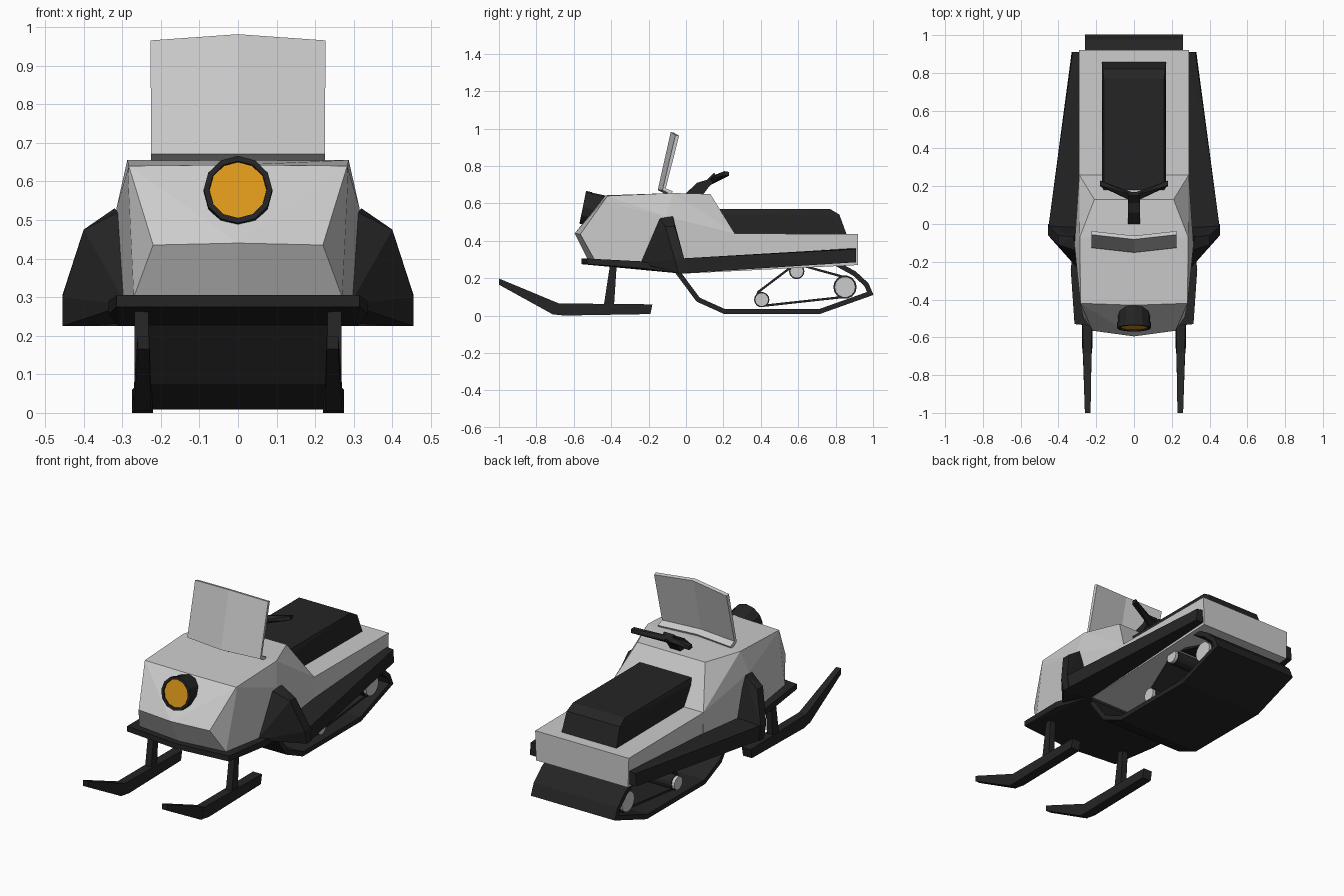
import bpy, bmesh, math
from mathutils import Vector, Matrix

if "Cube" in bpy.data.objects:
    bpy.data.objects.remove(bpy.data.objects["Cube"])


def material(name, rgb):
    m = bpy.data.materials.new(name)
    m.diffuse_color = (*rgb, 1)
    m.use_nodes = True
    m.node_tree.nodes["Principled BSDF"].inputs["Base Color"].default_value = m.diffuse_color
    return m


BLACK = material("black", (0.018, 0.018, 0.018))
AMBER = material("amber", (0.75, 0.32, 0.01))


def finish(bm, name, mat=None, mirror=False):
    bmesh.ops.recalc_face_normals(bm, faces=bm.faces)
    me = bpy.data.meshes.new(name)
    bm.to_mesh(me)
    bm.free()
    ob = bpy.data.objects.new(name, me)
    bpy.context.collection.objects.link(ob)
    if mat:
        me.materials.append(mat)
    if mirror:
        mod = ob.modifiers.new("mirror", 'MIRROR')
        mod.use_mirror_merge = False
    return ob


def hull(name, pts, mat=None, both=False, mirror=False):
    """Faceted solid around points; both=True adds the points at -x."""
    bm = bmesh.new()
    for x, y, z in pts:
        bm.verts.new((x, y, z))
        if both and x:
            bm.verts.new((-x, y, z))
    r = bmesh.ops.convex_hull(bm, input=bm.verts)
    junk = [v for v in set(r["geom_interior"] + r["geom_unused"])
            if isinstance(v, bmesh.types.BMVert)]
    bmesh.ops.delete(bm, geom=junk, context='VERTS')
    bmesh.ops.dissolve_limit(bm, angle_limit=math.radians(2),
                             verts=bm.verts, edges=bm.edges)
    return finish(bm, name, mat, mirror)


def prism(name, profile, half, mat=None):
    """Side profile (y, z) extruded across x."""
    bm = bmesh.new()
    f = bm.faces.new([bm.verts.new((-half, y, z)) for y, z in profile])
    r = bmesh.ops.extrude_face_region(bm, geom=[f])
    bmesh.ops.translate(bm, vec=(2 * half, 0, 0),
                        verts=[v for v in r["geom"] if isinstance(v, bmesh.types.BMVert)])
    return finish(bm, name, mat)


def band(name, path, half, thick, closed=False):
    """Thick strip following a side path (y, z)."""
    bm = bmesh.new()
    rows = [[bm.verts.new((s * half, y, z)) for s in (-1, 1)] for y, z in path]
    pairs = list(zip(rows, rows[1:])) + ([(rows[-1], rows[0])] if closed else [])
    for a, b in pairs:
        bm.faces.new((a[0], a[1], b[1], b[0]))
    ob = finish(bm, name, BLACK)
    mod = ob.modifiers.new("thickness", 'SOLIDIFY')
    mod.thickness, mod.offset, mod.use_even_offset = thick, 0, True
    return ob


def cylinder(name, centre, axis, r, depth, sides, mat=None, mirror=False):
    bm = bmesh.new()
    bmesh.ops.create_cone(bm, cap_ends=True, segments=sides, radius1=r, radius2=r, depth=depth)
    rot = Vector((0, 0, 1)).rotation_difference(Vector(axis)).to_matrix().to_4x4()
    bm.transform(Matrix.Translation(centre) @ rot)
    return finish(bm, name, mat, mirror)


# Hood and rear body
hull("hood", [(0, -.595, .44), (.22, -.565, .435), (.27, -.49, .30), (0, -.525, .30),
              (.285, -.42, .605), (.283, -.42, .64), (0, -.43, .643), (.287, -.07, .655),
              (0, -.07, .66), (.21, .13, .65), (.315, -.11, .53), (.31, -.1, .25),
              (.29, .26, .44), (.29, .26, .24)], both=True)
hull("rear_body", [(.29, .1, .44), (.29, .92, .435), (.285, .92, .27),
                   (.29, .0, .225), (.29, 0, .4)], both=True)

# Belly pan
hull("belly_pan", [(.315, -.53, .305), (.315, -.53, .275), (0, -.56, .305), (0, -.56, .275),
                   (.335, -.24, .29), (.335, -.24, .255), (.31, -.03, .25), (.31, -.03, .225),
                   (0, -.03, .222)], BLACK, both=True)

# Foot guards and running boards
hull("foot_guard", [(.29, -.245, .28), (.31, -.21, .27), (.31, -.14, .52), (.32, -.07, .53),
                    (.40, -.11, .475), (.40, -.06, .475), (.455, -.06, .30), (.455, -.04, .225),
                    (.455, -.01, .305), (.455, 0, .225), (.29, -.02, .31), (.29, -.02, .23)],
     BLACK, mirror=True)
hull("running_board", [(.28, -.03, .305), (.455, -.03, .305), (.455, -.03, .225), (.28, -.03, .225),
                       (.28, .91, .36), (.325, .91, .355), (.33, .91, .285), (.28, .91, .285)],
     BLACK, mirror=True)

# Seat
hull("seat", [(.17, .15, .43), (.17, .86, .43), (.165, .82, .54), (.16, .77, .57),
              (.16, .15, .57), (.17, .15, .54)], BLACK, both=True)

# Windscreen, bent along the centre line
bm = bmesh.new()
rows = []
for y, z, cz in ((-.08, .655, .655), (-.122, .675, .675), (-.052, .963, .979)):
    rows.append([bm.verts.new(p) for p in ((-.225, y + .005, z), (0, y - .02, cz), (.225, y + .005, z))])
for a, b in zip(rows, rows[1:]):
    for i in range(2):
        bm.faces.new((a[i], a[i + 1], b[i + 1], b[i]))
screen = finish(bm, "windscreen")
mod = screen.modifiers.new("thickness", 'SOLIDIFY')
mod.thickness, mod.offset = .02, 0

# Headlight, tilted slightly upward: recessed lens inside an open rim
axis = Vector((0, -.98, .2)).normalized()
face = Vector((0, -.548, .578))
cylinder("headlight_housing", face - axis * .06, axis, .086, .10, 12, BLACK)
cylinder("headlight_lens", face - axis * .008, axis, .074, .01, 12, AMBER)
bm = bmesh.new()
rot = Vector((0, 0, 1)).rotation_difference(axis).to_matrix().to_4x4()
rings = [bmesh.ops.create_circle(bm, segments=12, radius=r,
                                 matrix=Matrix.Translation(face + axis * d) @ rot)["verts"]
         for r, d in ((.089, -.03), (.089, .004), (.075, .004), (.075, -.012))]
for a, b in zip(rings, rings[1:]):
    for i in range(12):
        bm.faces.new((a[i], a[i - 1], b[i - 1], b[i]))
finish(bm, "headlight_rim", BLACK)

# Steering column and handlebar
prism("steering_column", [(-.01, .645), (.06, .71), (.11, .725), (.15, .765),
                          (.17, .735), (.12, .685), (.09, .645)], .032, BLACK)
hull("handlebar", [(0, .115, .725), (0, .15, .75), (0, .165, .725), (0, .135, .70),
                   (.18, .205, .772), (.18, .23, .768), (.18, .23, .748), (.18, .2, .75)],
     BLACK, mirror=True)

# Track, drive belt and wheels
band("track", [(-.08, .28), (.065, .085), (.205, .022), (.715, .022), (.985, .118),
               (.965, .165), (.9, .225), (.8, .28)], .26, .026)
band("drive_belt", [(.385, .125), (.57, .265), (.63, .265), (.83, .21), (.90, .16),
                    (.85, .10), (.41, .052), (.378, .07)], .215, .012, closed=True)
for label, y, z, r in (("front", .405, .085, .038), ("upper", .592, .236, .038), ("rear", .85, .152, .058)):
    cylinder(label + "_roller", (0, y, z), (1, 0, 0), r * 1.08, .44, 14, BLACK)
    cylinder(label + "_wheel_cap", (.222, y, z), (1, 0, 0), r * .96, .03, 14, None, mirror=True)

# Skis and struts
hull("ski_runner", [(x, y, z) for y, z in ((-.70, .005), (-.69, .065), (-.18, .06), (-.19, .008))
                    for x in ((.225, .27) if y < -.5 else (.22, .275))]
     + [(.22, -.65, 0), (.275, -.65, 0)], BLACK, mirror=True)
hull("ski_tip", [(.225, -.71, .005), (.27, -.71, .005), (.225, -.68, .065), (.27, -.68, .065),
                 (.225, -.64, .005), (.27, -.64, .005),
                 (.23, -1, .165), (.26, -1, .165), (.23, -1, .198), (.26, -1, .198)],
     BLACK, mirror=True)
hull("ski_strut", [(x, y, z) for y, z in ((-.44, .05), (-.385, .05), (-.405, .28), (-.37, .28))
                   for x in (.232, .268)], BLACK, mirror=True)
